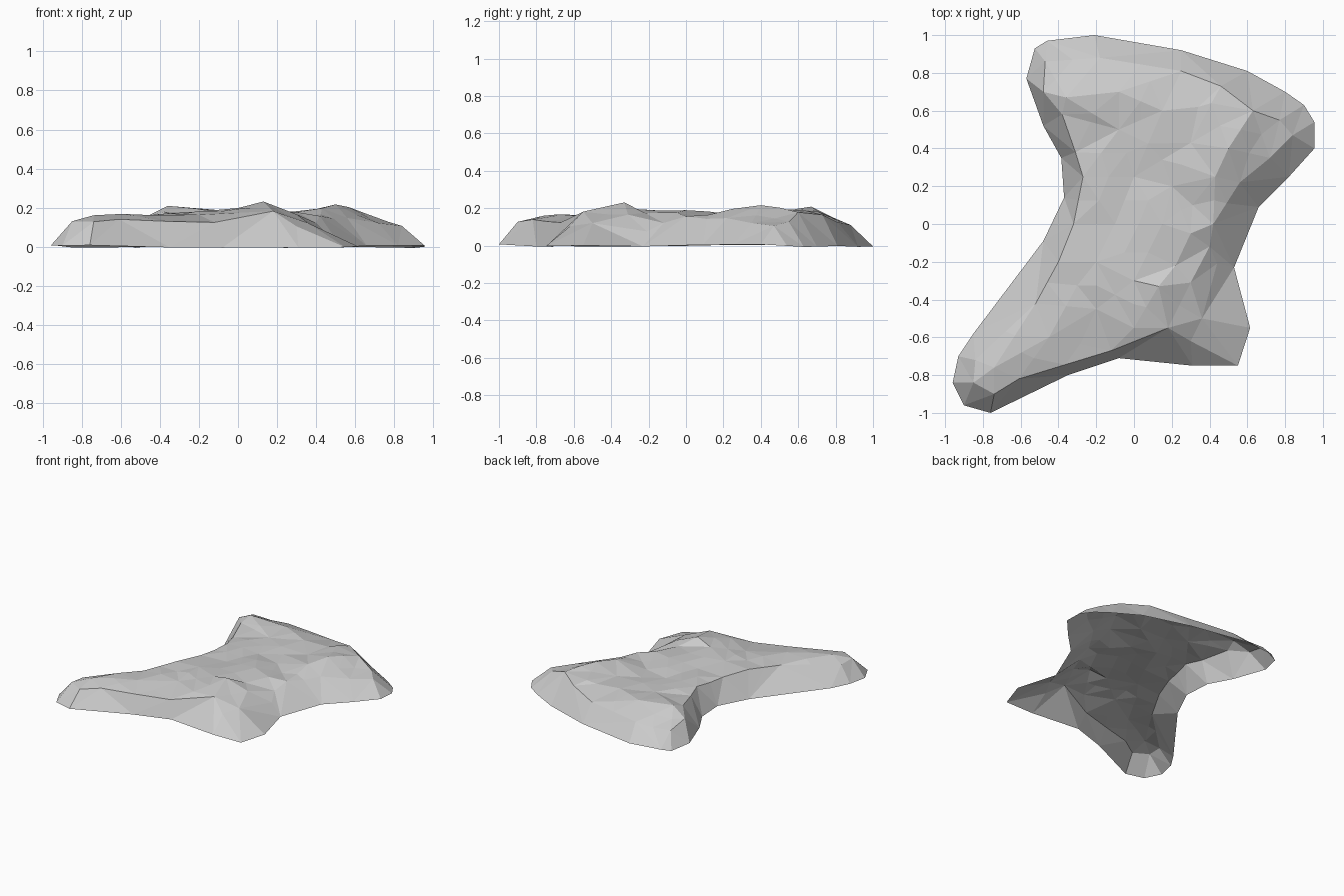
import bpy
import bmesh
import random
from mathutils import Vector
from mathutils.geometry import delaunay_2d_cdt

random.seed(4)
cube = bpy.data.objects.get("Cube")
if cube:
    bpy.data.objects.remove(cube, do_unlink=True)

# Footprint on the ground, clockwise from the back
FOOT = [(-.21, 1), (.25, .92), (.6, .81), (.8, .7), (.9, .63), (.955, .54),
        (.955, .4), (.82, .25), (.66, .09), (.53, -.23), (.615, -.55),
        (.55, -.75), (.31, -.75), (-.08, -.71), (-.35, -.8), (-.76, -1),
        (-.9, -.96), (-.96, -.84), (-.93, -.7), (-.85, -.58), (-.48, -.09),
        (-.37, .14), (-.385, .35), (-.48, .52), (-.57, .77), (-.525, .93),
        (-.46, .97)]

# Shoulder line where the side walls meet the plateau
SHOULDER = [(-.47, .86, .11), (-.18, .88, .11), (.25, .81, .13),
            (.46, .73, .165), (.63, .6, .185), (.77, .55, .12),
            (.84, .47, .1), (.72, .35, .12), (.56, .22, .15), (.42, 0, .15),
            (.4, -.12, .12), (.44, -.21, .07), (.3, -.31, .16),
            (.36, -.5, .12), (.3, -.62, .105), (.18, -.55, .18),
            (-.12, -.67, .125), (-.61, -.82, .145), (-.74, -.9, .13),
            (-.85, -.84, .125), (-.84, -.72, .13), (-.52, -.42, .155),
            (-.4, -.2, .165), (-.32, 0, .165), (-.27, .25, .17),
            (-.31, .38, .16), (-.38, .58, .18), (-.48, .7, .14)]

# Humps and hollows on the plateau
HUMPS = [(-.74, -.76, .165), (-.36, .67, .21), (-.08, .7, .19),
         (-.08, .5, .17), (.15, .6, .18), (.3, .43, .17), (.34, .62, .165),
         (.41, .64, .19), (.5, .4, .215), (.43, .25, .19), (.2, .2, .165),
         (0, .25, .17), (-.1, 0, .175), (.15, 0, .185), (.3, -.05, .175),
         (.13, -.33, .235), (0, -.3, .2), (.22, -.22, .18), (-.2, -.2, .18),
         (-.2, -.45, .17), (0, -.55, .17), (-.45, -.6, .155)]


def flat_material(name, colour):
    mat = bpy.data.materials.new(name)
    mat.use_nodes = True
    mat.diffuse_color = colour
    for node in mat.node_tree.nodes:
        if node.type == 'BSDF_PRINCIPLED':
            node.inputs["Base Color"].default_value = colour
    return mat


def terrain_shell(foot, shoulder, humps):
    """Triangulate the height points inside the footprint, open underneath."""
    points = [(x, y, 0) for x, y in foot] + shoulder + humps
    first = len(foot)
    count = len(shoulder)
    ridge = [(first + i, first + (i + 1) % count) for i in range(count)]
    outline = list(reversed(range(first)))
    flat = [Vector((x, y)) for x, y, z in points]
    verts, edges, faces, origin, *rest = delaunay_2d_cdt(
        flat, ridge, [outline], 1, 1e-5)
    bm = bmesh.new()
    made = []
    for co, source in zip(verts, origin):
        height = points[source[0]][2] if source else .1
        made.append(bm.verts.new((co.x, co.y, height)))
    for face in faces:
        bm.faces.new([made[i] for i in face])
    return bm


def roughen(bm, longest, amount):
    """Split the long plateau edges and shift the new points a little."""
    old = set(bm.verts)
    long_edges = [e for e in bm.edges if e.calc_length() > longest
                  and min(v.co.z for v in e.verts) > .08]
    bmesh.ops.subdivide_edges(bm, edges=long_edges, cuts=1)
    bmesh.ops.triangulate(bm, faces=bm.faces[:])
    for vert in bm.verts:
        if vert not in old:
            vert.co.z += random.uniform(-amount, amount)


# Rocky plateau with flat facets
bm = terrain_shell(FOOT, SHOULDER, HUMPS)
roughen(bm, .24, .008)
bmesh.ops.recalc_face_normals(bm, faces=bm.faces[:])
if sum(f.normal.z for f in bm.faces) < 0:
    bmesh.ops.reverse_faces(bm, faces=bm.faces[:])
mesh = bpy.data.meshes.new("rock_plateau")
bm.to_mesh(mesh)
bm.free()
mesh.materials.append(flat_material("stone grey", (.6, .6, .6, 1)))
rock = bpy.data.objects.new("rock_plateau", mesh)
bpy.context.collection.objects.link(rock)
